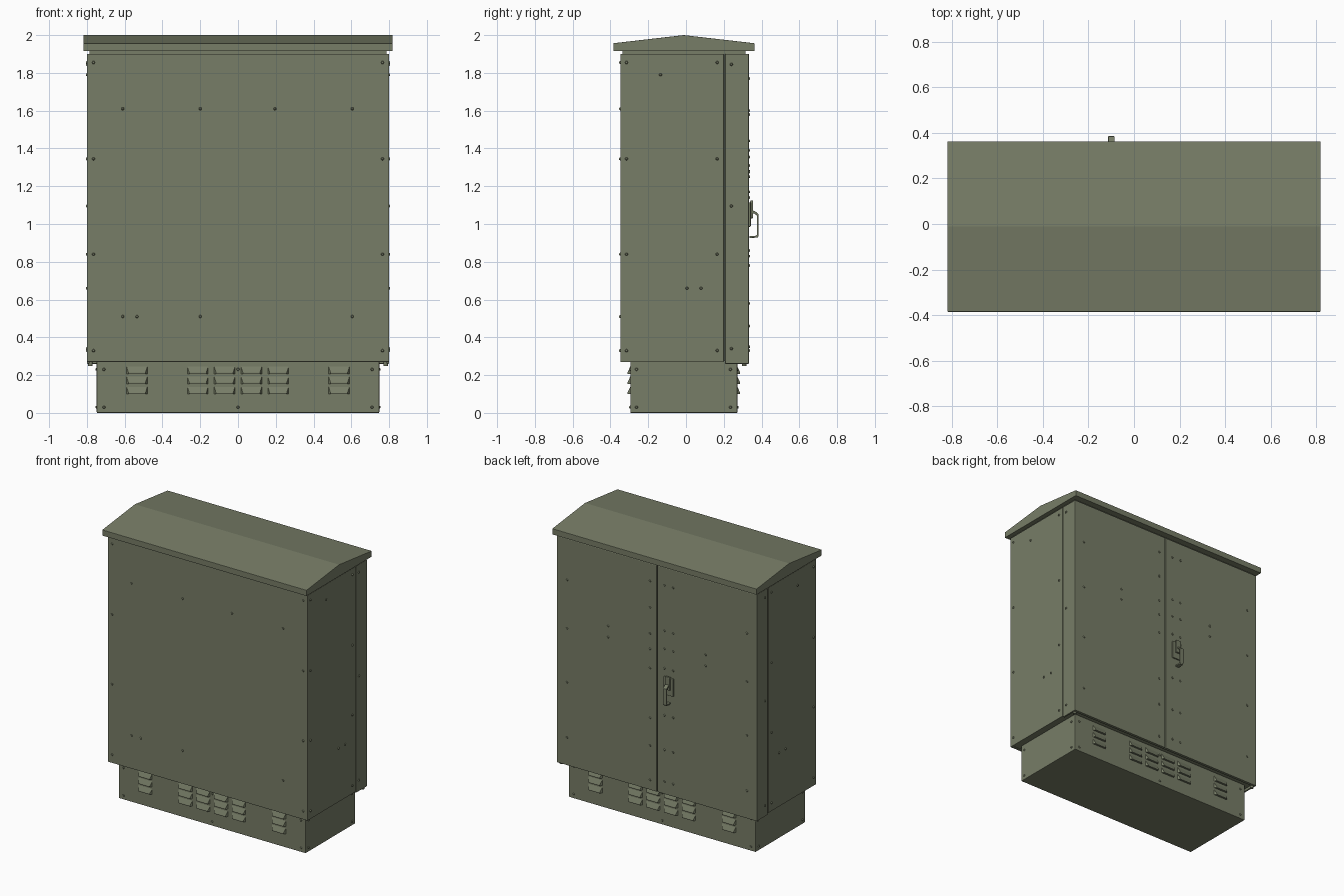
import bpy, bmesh, math
from mathutils import Vector, Matrix

if "Cube" in bpy.data.objects:
    bpy.data.objects.remove(bpy.data.objects["Cube"])

green = bpy.data.materials.new("olive_green_paint")
green.diffuse_color = (0.185, 0.205, 0.135, 1)
green.use_nodes = True
green.node_tree.nodes["Principled BSDF"].inputs["Base Color"].default_value = green.diffuse_color


def finish(name, bm, bevel=0.0):
    bmesh.ops.recalc_face_normals(bm, faces=bm.faces)
    me = bpy.data.meshes.new(name)
    bm.to_mesh(me)
    bm.free()
    me.materials.append(green)
    ob = bpy.data.objects.new(name, me)
    bpy.context.collection.objects.link(ob)
    if bevel:
        mod = ob.modifiers.new("soft_edge", 'BEVEL')
        mod.width, mod.segments = bevel, 2
        mod.limit_method = 'ANGLE'
    return ob


def add_box(bm, x, y, z):
    mid = [(a + b) / 2 for a, b in (x, y, z)]
    size = [b - a for a, b in (x, y, z)]
    bmesh.ops.create_cube(bm, size=1, matrix=Matrix.Translation(mid) @ Matrix.Diagonal((*size, 1)))


def box(name, x, y, z, bevel=0.0):
    bm = bmesh.new()
    add_box(bm, x, y, z)
    return finish(name, bm, bevel)


def prism(name, profile, x0, x1, bevel=0.0):
    """Closed (y, z) profile extruded along x."""
    bm = bmesh.new()
    face = bm.faces.new([bm.verts.new((x0, y, z)) for y, z in profile])
    ext = bmesh.ops.extrude_face_region(bm, geom=[face])["geom"]
    bmesh.ops.translate(bm, vec=(x1 - x0, 0, 0), verts=[v for v in ext if isinstance(v, bmesh.types.BMVert)])
    return finish(name, bm, bevel)


def screws(name, places, normal, r=0.008, h=0.006):
    """Domed screw heads at the given points, pointing along normal."""
    bm = bmesh.new()
    n = Vector(normal)
    turn = n.to_track_quat('Z', 'Y').to_matrix().to_4x4()
    for p in places:
        bmesh.ops.create_cone(bm, cap_ends=True, segments=10, radius1=r, radius2=r * 0.6, depth=h,
                              matrix=Matrix.Translation(Vector(p) + n * h / 2) @ turn)
    return finish(name, bm)


# plinth
box("plinth", (-0.748, 0.748), (-0.295, 0.272), (0, 0.275), 0.004)

# plinth louvres, front and back
for side, y in ((-1, -0.295), (1, 0.272)):
    bm = bmesh.new()
    for x in (-0.535, -0.213, -0.071, 0.071, 0.213, 0.535):
        for z in (0.10, 0.154, 0.207):
            yo = y + side * 0.015
            pts = [(x + s * 0.055, y, z + dz) for s in (-1, 1) for dz in (0, 0.038)]
            pts += [(x + s * 0.045, yo, z + dz) for s in (-1, 1) for dz in (0, 0.006)]
            bmesh.ops.convex_hull(bm, input=[bm.verts.new(p) for p in pts])
    finish("front_louvres" if side < 0 else "back_louvres", bm)
    screws("plinth_screws_front" if side < 0 else "plinth_screws_back",
           [(x, y, z) for x in (-0.71, 0, 0.71) for z in (0.03, 0.23)], (0, side, 0))

# cabinet core, panels and neck under the roof
box("cabinet_core", (-0.785, 0.785), (-0.335, 0.31), (0.275, 1.893))
box("front_panel", (-0.80, 0.80), (-0.348, -0.33), (0.27, 1.90), 0.003)
box("roof_neck", (-0.785, 0.785), (-0.335, 0.315), (1.89, 1.93))
for s, label in ((-1, "left"), (1, "right")):
    box(label + "_side_panel", sorted((s * 0.78, s * 0.80)), (-0.345, 0.20), (0.27, 1.90), 0.002)

# two back doors with folded sides
for s, label in ((-1, "left"), (1, "right")):
    bm = bmesh.new()
    add_box(bm, sorted((s * 0.003, s * 0.80)), (0.312, 0.333), (0.26, 1.90))
    add_box(bm, sorted((s * 0.787, s * 0.80)), (0.207, 0.318), (0.26, 1.90))
    finish(label + "_door", bm, 0.003)
    # hinge pin under the door
    bm = bmesh.new()
    bmesh.ops.create_cone(bm, cap_ends=True, segments=12, radius1=0.012, radius2=0.012, depth=0.03,
                          matrix=Matrix.Translation((s * 0.782, 0.308, 0.262)))
    finish(label + "_hinge_pin", bm)
    # side screws
    side = [(s * 0.80, y, z) for y in (-0.315, 0.165) for z in (0.33, 0.84, 1.345, 1.855)]
    side += [(s * 0.80, y, z) for y, z in ((-0.135, 1.79), (0.005, 0.66), (0.08, 0.66),
                                           (0.24, 0.34), (0.24, 1.095), (0.24, 1.845))]
    screws(label + "_side_screws", side, (s, 0, 0))
    screws(label + "_plinth_side_screws",
           [(s * 0.748, y, z) for y in (-0.262, 0.235) for z in (0.03, 0.23)], (s, 0, 0))

# front screws
front = [(s * 0.765, -0.348, z) for s in (-1, 1) for z in (0.33, 0.84, 1.345, 1.855)]
front += [(x, -0.348, 1.61) for x in (-0.61, -0.20, 0.195, 0.605)]
front += [(x, -0.348, 0.51) for x in (-0.61, -0.535, -0.20, 0.605)]
screws("front_screws", front, (0, -1, 0))

# door screws: outer edges, middle pairs, meeting edges
back = [(s * 0.72, 0.333, z) for s in (-1, 1) for z in (0.46, 0.86, 1.25, 1.60)]
back += [(s * 0.39, 0.333, z) for s in (-1, 1) for z in (1.275, 1.355)]
back += [(0.056, 0.333, z) for z in (0.33, 0.58, 0.78, 1.14, 1.28, 1.39, 1.58, 1.77)]
back += [(x, 0.333, z) for x in (-0.06, -0.13) for z in (0.35, 0.58, 0.83, 1.17, 1.31, 1.44, 1.77)]
screws("door_screws", back, (0, 1, 0))

# gabled roof with vertical eaves
prism("roof", [(-0.385, 1.915), (-0.385, 1.957), (-0.012, 2.0), (0.362, 1.957), (0.362, 1.915)],
      -0.818, 0.818, 0.002)

# door handle: plate, boss and pull lever
box("handle_plate", (-0.137, -0.057), (0.33, 0.343), (0.985, 1.115), 0.005)
box("handle_boss", (-0.118, -0.078), (0.34, 0.356), (1.03, 1.125), 0.005)
prism("handle_lever", [(0.34, 1.075), (0.365, 1.068), (0.385, 1.052), (0.385, 0.938), (0.38, 0.928),
                       (0.335, 0.926), (0.335, 0.936), (0.372, 0.938), (0.375, 0.942), (0.375, 1.046),
                       (0.36, 1.056), (0.34, 1.06)], -0.113, -0.085, 0.002)
